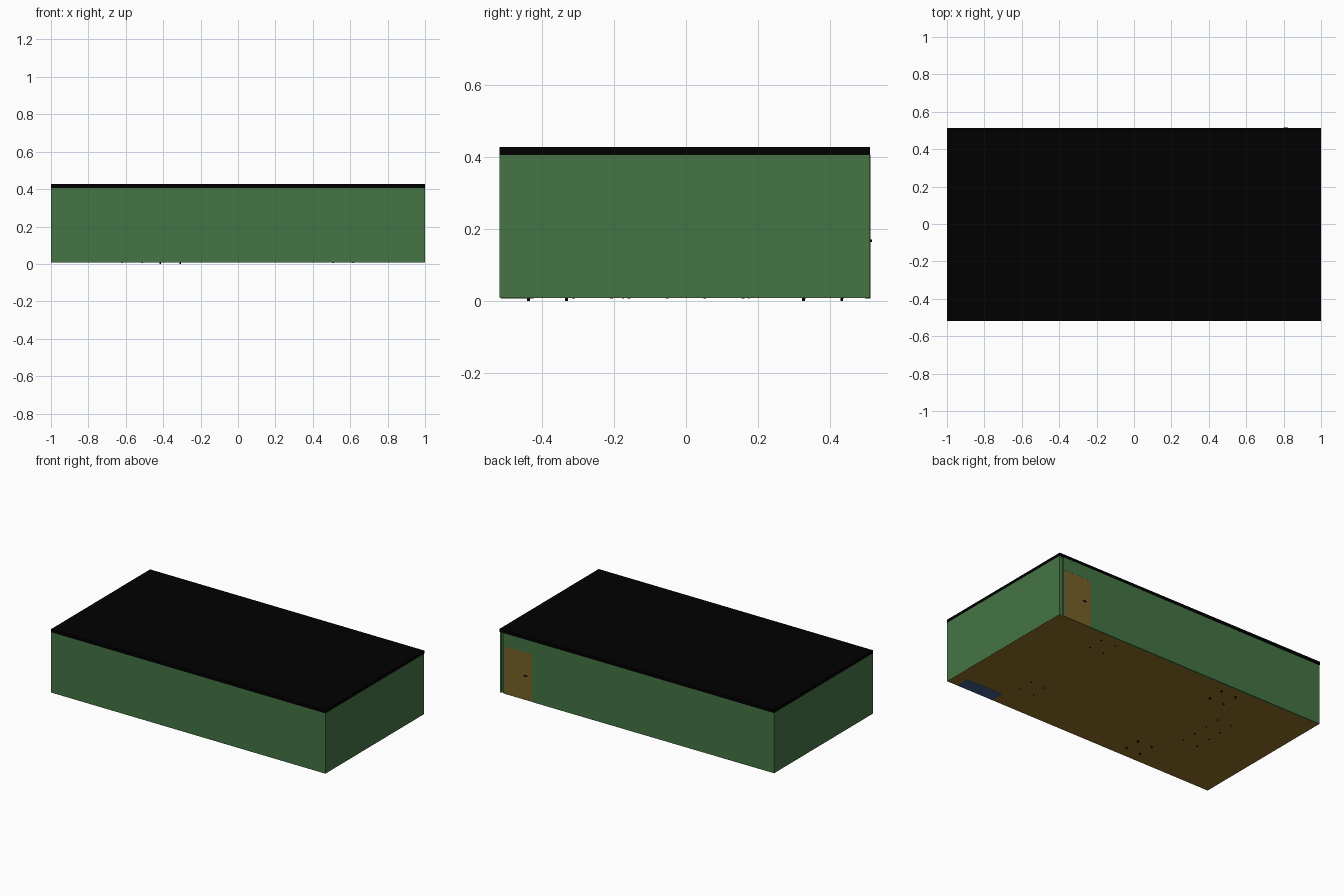
import bpy
import bmesh
from mathutils import Vector

if "Cube" in bpy.data.objects:
    bpy.data.objects.remove(bpy.data.objects["Cube"])


def material(name, rgb):
    m = bpy.data.materials.new(name)
    m.diffuse_color = (*rgb, 1)
    m.use_nodes = True
    m.node_tree.nodes["Principled BSDF"].inputs["Base Color"].default_value = m.diffuse_color
    return m


GREEN = material("wall green", (0.058, 0.178, 0.058))
BLACK = material("roof black", (0.0, 0.0, 0.0))
DOOR = material("door brown", (0.19, 0.12, 0.022))
FLOOR = material("floor brown", (0.29, 0.172, 0.022))
BLUE = material("cabinet blue", (0.05, 0.12, 0.27))


def boxes(name, mat, *bounds):
    """One object made of boxes, each given as (x0, x1, y0, y1, z0, z1)."""
    bm = bmesh.new()
    for x0, x1, y0, y1, z0, z1 in bounds:
        made = bmesh.ops.create_cube(bm, size=1)
        for v in made["verts"]:
            v.co = Vector((x1 if v.co.x > 0 else x0,
                           y1 if v.co.y > 0 else y0,
                           z1 if v.co.z > 0 else z0))
    mesh = bpy.data.meshes.new(name)
    bm.to_mesh(mesh)
    bm.free()
    mesh.materials.append(mat)
    ob = bpy.data.objects.new(name, mesh)
    bpy.context.collection.objects.link(ob)
    return ob


def skew(ob):
    """The back wall is turned very slightly, standing proud by the door."""
    for v in ob.data.vertices:
        v.co.y += 0.0025 * (v.co.x - 0.5)
    return ob


F, B = -0.518, 0.512            # front and back of the room
BASE, TOP = 0.0085, 0.406       # wall bottom and top

# Shell: roof, floor and plain walls
boxes("roof", BLACK, (-1, 1, F, B, TOP, 0.427))
boxes("floor", FLOOR, (-0.999, 0.999, F + 0.001, B - 0.006, 0.008, 0.02))
boxes("front_wall", GREEN, (-1, 1, F, F + 0.012, BASE, TOP))
boxes("left_wall", GREEN, (-1, -0.988, F, B - 0.005, BASE, TOP))
boxes("right_wall", GREEN, (0.988, 1, F, B - 0.001, BASE, TOP))

# Back wall with a doorway near the right corner, and a set-back corner strip
D0, D1, DT = 0.765, 0.966, 0.322
skew(boxes("back_wall", GREEN,
           (-0.999, D0, B - 0.01, B, 0.007, TOP),
           (D0, D1, B - 0.01, B, DT, TOP),
           (D1, 0.972, B - 0.01, B, BASE, TOP)))
boxes("corner_strip", GREEN, (0.972, 0.99, B - 0.02, B - 0.006, BASE, TOP))
skew(boxes("door", DOOR, (D0, D1, B - 0.008, B - 0.0005, 0.0075, DT)))

# Door handle: short stem with a lever
boxes("door_handle", BLACK,
      (0.8, 0.81, B - 0.002, 0.517, 0.163, 0.171),
      (0.8, 0.824, 0.5135, 0.517, 0.164, 0.170))


def legs(name, cx, cy, dx, dy, r, z0, z1):
    boxes(name, BLACK, *[(cx + sx * dx - r, cx + sx * dx + r,
                          cy + sy * dy - r, cy + sy * dy + r, z0, z1)
                         for sx in (-1, 1) for sy in (-1, 1)])


def chair(n, cx, cy, back, z0):
    """Chair whose backrest lies on the side given by back = (x, y)."""
    legs(f"chair_legs_{n}", cx, cy, 0.053, 0.053, 0.004, z0, 0.1)
    boxes(f"chair_seat_{n}", DOOR,
          (cx - 0.06, cx + 0.06, cy - 0.06, cy + 0.06, 0.1, 0.112))
    bx, by = cx + back[0] * 0.054, cy + back[1] * 0.054
    wx, wy = (0.006, 0.06) if back[0] else (0.06, 0.006)
    boxes(f"chair_back_{n}", DOOR,
          (bx - wx, bx + wx, by - wy, by + wy, 0.112, 0.21))


# Six chairs; leg tips poke through the floor
for n, (cx, cy, back, z0) in enumerate([
        (-0.362, 0.38, (0, 1), 0.0), (-0.362, -0.385, (0, -1), 0.0),
        (-0.565, 0.105, (-1, 0), 0.006), (-0.565, -0.105, (-1, 0), 0.006),
        (0.562, 0.382, (0, 1), 0.006), (0.562, -0.26, (0, -1), 0.006)]):
    chair(n, cx, cy, back, z0)

# Dining table
legs("table_legs", -0.375, 0, 0.088, 0.175, 0.002, 0.007, 0.16)
boxes("table_top", DOOR, (-0.49, -0.26, -0.2, 0.2, 0.16, 0.175))

# Low cabinet against the front wall
boxes("cabinet", BLUE, (0.655, 0.925, F + 0.003, -0.424, 0.007, 0.2))
